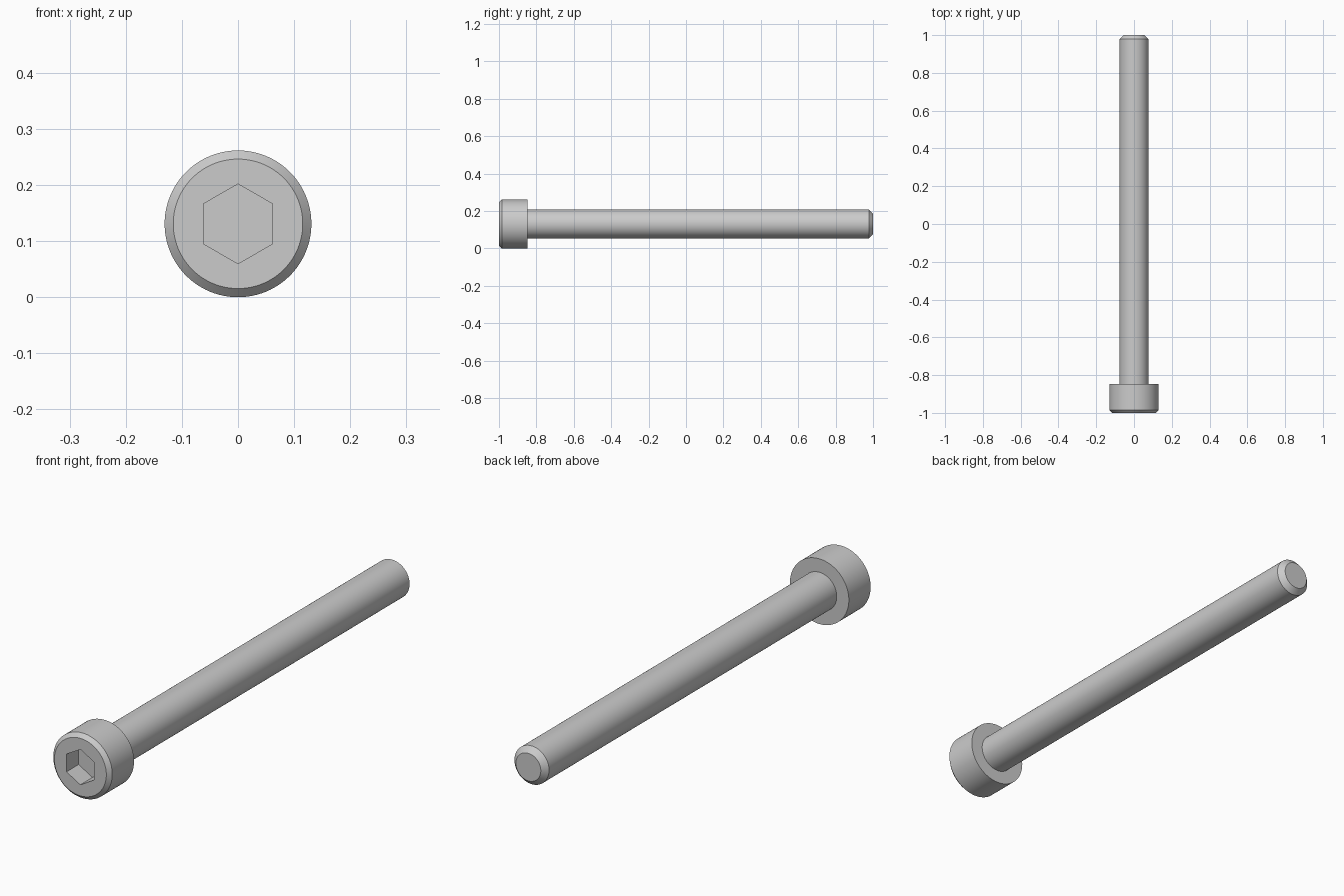
import bpy, bmesh, math
from mathutils import Matrix

if "Cube" in bpy.data.objects:
    bpy.data.objects.remove(bpy.data.objects["Cube"])

HEAD_R, SHAFT_R, HEAD_H = 0.1308, 0.0769, 0.1538
HEAD_BEVEL, TIP_BEVEL = 0.0154, 0.0215
SOCKET_FLATS, SOCKET_DEPTH = 0.1231, 0.077
SEGMENTS = 96


def lathe(name, profile):
    """Revolve (radius, y) points around the screw axis, which runs along y."""
    bm = bmesh.new()
    verts = [bm.verts.new((r, y, HEAD_R)) for r, y in profile]
    edges = [bm.edges.new(pair) for pair in zip(verts, verts[1:])]
    bmesh.ops.spin(bm, geom=verts + edges, cent=(0, 0, HEAD_R), axis=(0, 1, 0),
                   angle=2 * math.pi, steps=SEGMENTS, use_duplicate=False)
    bmesh.ops.remove_doubles(bm, verts=bm.verts, dist=1e-5)
    # flat caps close the two open ends
    bmesh.ops.holes_fill(bm, edges=[e for e in bm.edges if e.is_boundary], sides=0)
    bmesh.ops.recalc_face_normals(bm, faces=bm.faces)
    mesh = bpy.data.meshes.new(name)
    bm.to_mesh(mesh)
    bm.free()
    obj = bpy.data.objects.new(name, mesh)
    bpy.context.collection.objects.link(obj)
    return obj


# Cap head, shoulder, shaft and bevelled tip in one profile
under = -1 + HEAD_H
screw = lathe("cap_screw", [
    (HEAD_R - HEAD_BEVEL, -1),
    (HEAD_R, -1 + HEAD_BEVEL),
    (HEAD_R, under),
    (SHAFT_R, under),
    (SHAFT_R, 1 - TIP_BEVEL),
    (SHAFT_R - TIP_BEVEL, 1),
])

# Hex socket cutter, corners pointing up and down
bpy.ops.mesh.primitive_cylinder_add(
    vertices=6, radius=SOCKET_FLATS / math.sqrt(3), depth=2 * SOCKET_DEPTH,
    location=(0, -1, HEAD_R), rotation=(math.pi / 2, 0, 0))
cutter = bpy.context.object
cutter.name = "socket_cutter"
cutter.hide_render = True

cut = screw.modifiers.new("hex_socket", "BOOLEAN")
cut.operation = "DIFFERENCE"
cut.solver = "EXACT"
cut.object = cutter

# Apply the cut, then shade round walls smooth and keep edges sharp
bpy.ops.object.select_all(action="DESELECT")
screw.select_set(True)
bpy.context.view_layer.objects.active = screw
bpy.ops.object.modifier_apply(modifier=cut.name)
bpy.data.objects.remove(cutter)
bpy.ops.object.shade_smooth_by_angle(angle=math.radians(30))
